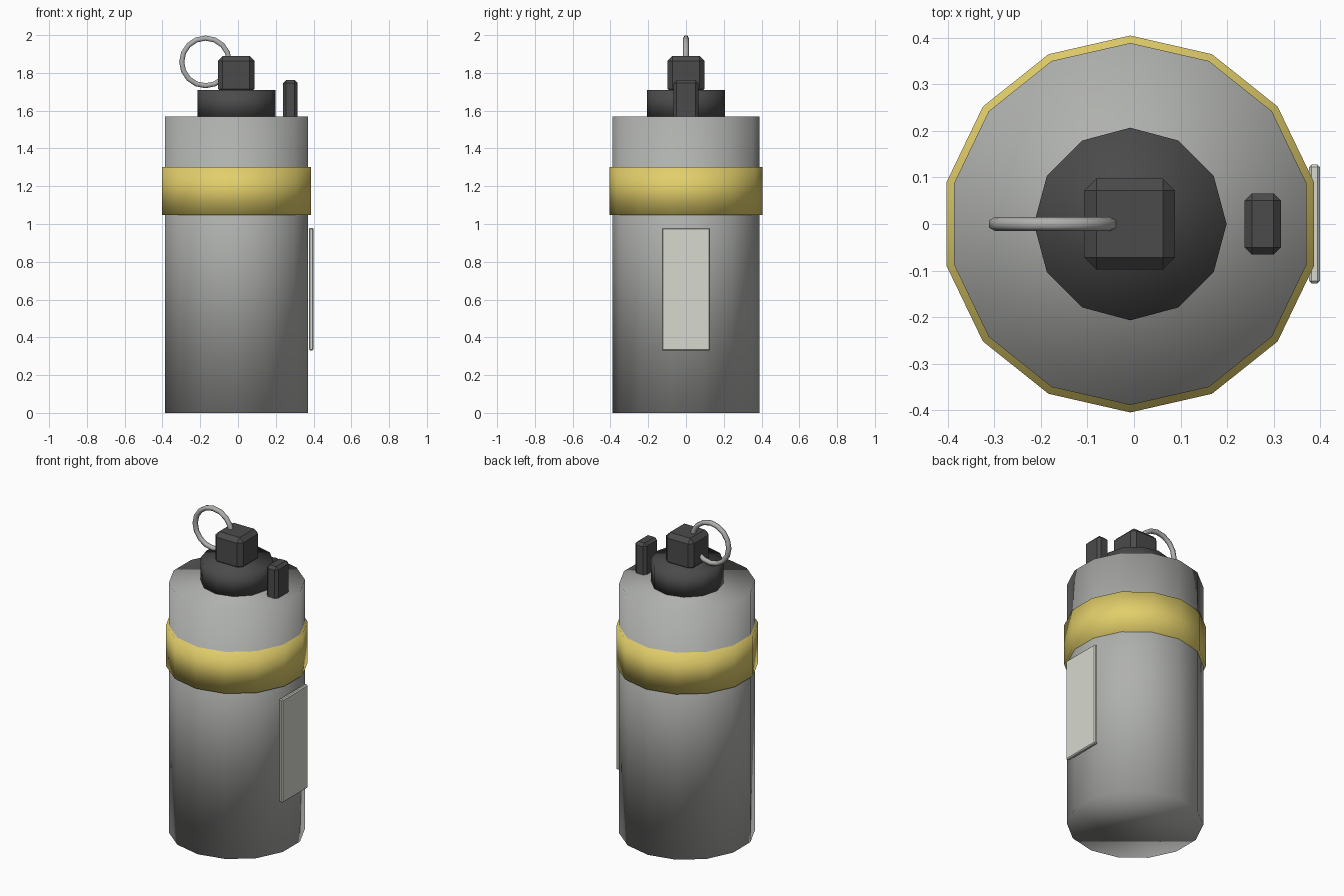
import bpy, bmesh, math
from mathutils import Matrix

if "Cube" in bpy.data.objects:
    bpy.data.objects.remove(bpy.data.objects["Cube"])

CX = -0.008  # axis of the canister


def material(name, rgb):
    m = bpy.data.materials.new(name)
    m.diffuse_color = (*rgb, 1)
    m.use_nodes = True
    m.node_tree.nodes["Principled BSDF"].inputs["Base Color"].default_value = m.diffuse_color
    return m


GREY = material("canister grey", (0.43, 0.44, 0.42))
YELLOW = material("band yellow", (0.76, 0.62, 0.145))
DARK = material("fuse dark grey", (0.07, 0.07, 0.07))
CREAM = material("label off white", (0.68, 0.69, 0.62))
STEEL = material("ring steel", (0.43, 0.43, 0.42))


def add_object(name, verts, faces, mat, smooth):
    me = bpy.data.meshes.new(name)
    me.from_pydata(verts, [], faces)
    me.materials.append(mat)
    for p in me.polygons:
        p.use_smooth = smooth
    ob = bpy.data.objects.new(name, me)
    bpy.context.collection.objects.link(ob)
    return ob


def prism(name, sides, radius, z0, z1, mat):
    """Upright n-sided cylinder with a corner on +y, smooth over its rims."""
    angles = [math.pi / 2 + 2 * math.pi * i / sides for i in range(sides)]
    verts = [(CX + radius * math.cos(a), radius * math.sin(a), z)
             for z in (z0, z1) for a in angles]
    faces = [(i, (i + 1) % sides, sides + (i + 1) % sides, sides + i) for i in range(sides)]
    faces += [tuple(reversed(range(sides))), tuple(range(sides, 2 * sides))]
    return add_object(name, verts, faces, mat, True)


def box(name, x, y, z, bevel, mat):
    """Flat-shaded box from min/max ranges with one-step chamfered edges."""
    size = [r[1] - r[0] for r in (x, y, z)]
    mid = [(r[0] + r[1]) / 2 for r in (x, y, z)]
    bm = bmesh.new()
    bmesh.ops.create_cube(bm, size=1, matrix=Matrix.Translation(mid) @ Matrix.Diagonal((*size, 1)))
    bmesh.ops.bevel(bm, geom=bm.edges[:], offset=bevel, segments=1, affect='EDGES')
    ob = add_object(name, [], [], mat, False)
    bm.to_mesh(ob.data)
    bm.free()
    return ob


def ring(name, centre, major, minor, n, m, mat):
    """Torus standing in the xz plane."""
    verts, faces = [], []
    for i in range(n):
        a = 2 * math.pi * i / n
        for j in range(m):
            b = 2 * math.pi * j / m + math.pi / 2
            r = major + minor * math.cos(b)
            verts.append((centre[0] + r * math.cos(a), minor * math.sin(b),
                          centre[1] + r * math.sin(a)))
            i2, j2 = (i + 1) % n, (j + 1) % m
            faces.append((i * m + j, i * m + j2, i2 * m + j2, i2 * m + j))
    return add_object(name, verts, faces, mat, True)


# Canister body, coloured band and neck
prism("canister_body", 14, 0.389, 0.0, 1.568, GREY)
prism("colour_band", 14, 0.405, 1.048, 1.303, YELLOW)
prism("fuse_neck", 12, 0.207, 1.562, 1.71, DARK)

# Fuse block and safety lever
box("fuse_head", (-0.107, 0.088), (-0.098, 0.098), (1.69, 1.89), 0.026, DARK)
box("safety_lever", (0.238, 0.316), (-0.066, 0.066), (1.55, 1.762), 0.016, DARK)

# Label plate on the right side
box("label_plate", (0.376, 0.400), (-0.128, 0.128), (0.33, 0.98), 0.006, CREAM)

# Pull ring
ring_ob = ring("pull_ring", (-0.172, 1.858), 0.126, 0.0155, 16, 6, STEEL)

# Make all face normals point outward
for ob in bpy.data.objects:
    bm = bmesh.new()
    bm.from_mesh(ob.data)
    bmesh.ops.recalc_face_normals(bm, faces=bm.faces[:])
    bm.to_mesh(ob.data)
    bm.free()
